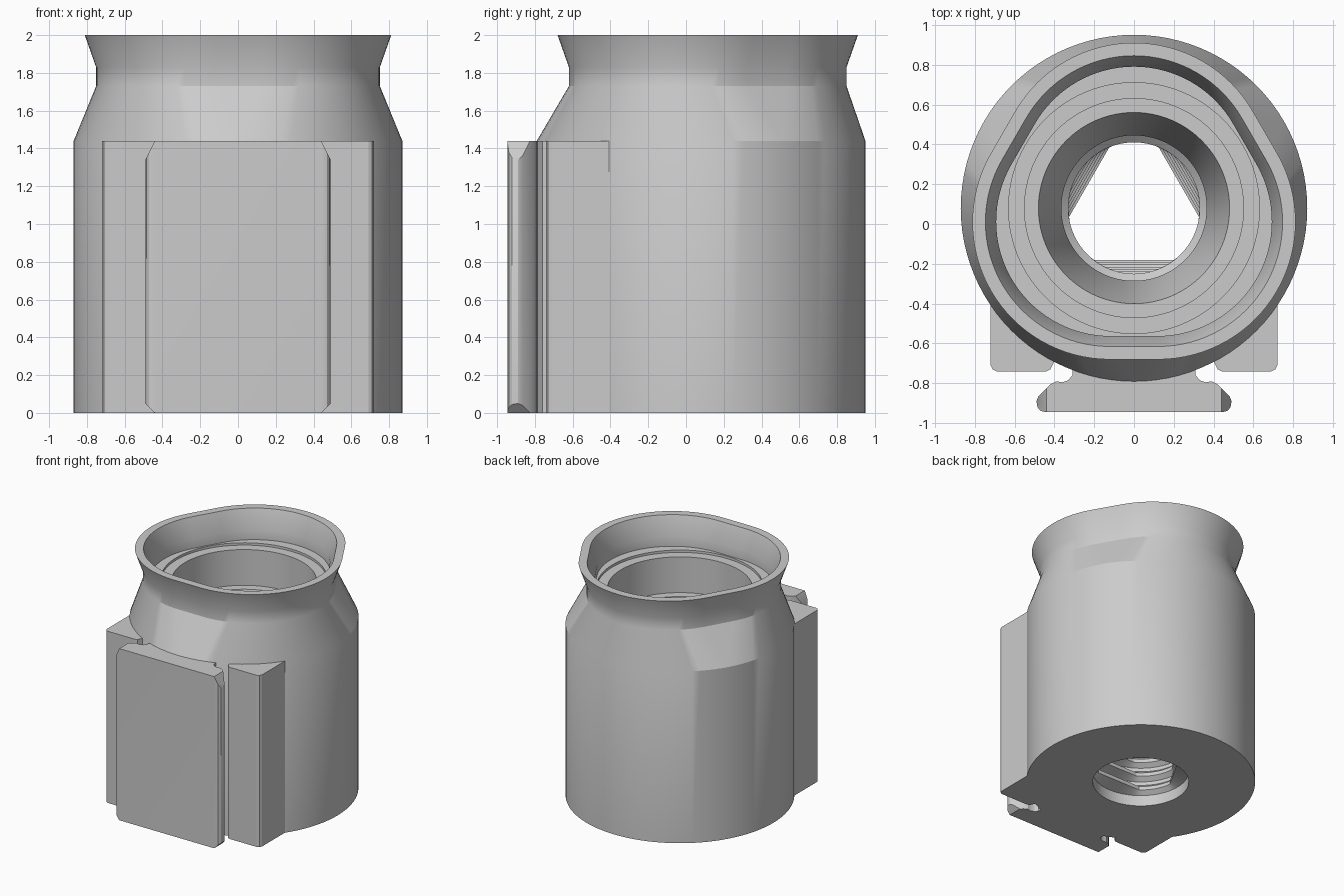
import bpy, bmesh, math
from mathutils import Vector

if "Cube" in bpy.data.objects:
    bpy.data.objects.remove(bpy.data.objects["Cube"])

AXIS_Y = 0.08      # centre line of the round body
SHOULDER = 1.44    # height of the straight body
STEPS = 32         # segments per third of a ring

grey = bpy.data.materials.new("plain_grey")
grey.use_nodes = True
colour = (0.6, 0.6, 0.6, 1)
grey.diffuse_color = colour
grey.node_tree.nodes["Principled BSDF"].inputs["Base Color"].default_value = colour


def direction(degrees):
    a = math.radians(degrees)
    return Vector((math.cos(a), math.sin(a), 0))


def finish(bm, name, smooth_angle):
    bmesh.ops.remove_doubles(bm, verts=bm.verts, dist=0.0001)
    bmesh.ops.recalc_face_normals(bm, faces=bm.faces)
    mesh = bpy.data.meshes.new(name)
    bm.to_mesh(mesh)
    bm.free()
    mesh.materials.append(grey)
    obj = bpy.data.objects.new(name, mesh)
    bpy.context.collection.objects.link(obj)
    bpy.ops.object.select_all(action='DESELECT')
    obj.select_set(True)
    bpy.context.view_layer.objects.active = obj
    bpy.ops.object.shade_smooth_by_angle(angle=math.radians(smooth_angle))
    return obj


def ring(bm, z, radius, spread=0, clip=9):
    """Circle, or three-lobed ring when spread > 0; clip cuts three flats."""
    verts = []
    for corner in (90, 210, 330):
        for i in range(STEPS + 1):
            angle = corner - 60 + 120 * i / STEPS
            p = direction(angle) * radius + direction(corner) * spread
            for flat in (30, 150, 270):
                n = direction(flat)
                p -= n * max(0, p.dot(n) - clip)
            verts.append(bm.verts.new((p.x, p.y + AXIS_Y, z)))
    return verts


def prism(bm, outline, z0, z1):
    base = bm.faces.new([bm.verts.new((x, y, z0)) for x, y in outline])
    top = bmesh.ops.extrude_face_region(bm, geom=[base])["geom"]
    bmesh.ops.translate(bm, vec=(0, 0, z1 - z0),
                        verts=[v for v in top if isinstance(v, bmesh.types.BMVert)])


# Body: outer wall, pinched neck, flared lip, stepped seat and funnel
profile = [
    (0, 0.87), (SHOULDER, 0.87),
    (1.73, 0.63, 0.14), (1.83, 0.63, 0.14), (2, 0.69, 0.14),
    (2, 0.625, 0.14), (1.84, 0.575, 0.135), (1.76, 0.575, 0.135),
    (1.76, 0.63), (1.74, 0.63), (1.74, 0.55),
    (SHOULDER, 0.55), (SHOULDER, 0.48), (0.95, 0.365),
]
# Threaded bore: ridges trimmed by three flats that close in downwards
ridges, pitch = 7, 0.12
for k in range(ridges):
    z = 0.9 - k * pitch
    clip = 0.33 - 0.07 * k / (ridges - 1)
    profile += [(z, 0.365), (z - 0.03, 0.33, 0, clip),
                (z - 0.06, 0.33, 0, clip), (z - 0.09, 0.365)]
profile.append((0, 0.365))

bm = bmesh.new()
rings = [ring(bm, *p) for p in profile]
for a, b in zip(rings, rings[1:] + rings[:1]):
    for i in range(len(a)):
        j = (i + 1) % len(a)
        bm.faces.new((a[i], a[j], b[j], b[i]))
bmesh.ops.dissolve_degenerate(bm, dist=0.0001, edges=bm.edges)
finish(bm, "body", 25)

# Side blocks flanking the front rail
block = [(0.40, -0.45), (0.72, -0.38), (0.72, -0.71), (0.71, -0.73), (0.69, -0.74),
         (0.44, -0.74), (0.42, -0.73), (0.40, -0.69)]
for side, name in ((1, "left_block"), (-1, "right_block")):
    bm = bmesh.new()
    prism(bm, [(side * x, y) for x, y in block], 0, SHOULDER)
    finish(bm, name, 25)

# Front rail: narrow stem opening into a wide plate with trimmed corners
half = [(0.31, -0.55), (0.31, -0.76), (0.33, -0.785), (0.36, -0.795), (0.39, -0.79),
        (0.42, -0.805), (0.48, -0.865), (0.49, -0.89), (0.485, -0.92),
        (0.47, -0.938), (0.445, -0.945)]
bm = bmesh.new()
prism(bm, half + [(-x, y) for x, y in reversed(half)], 0, SHOULDER)
for side in (1, -1):
    for z, rise, normal in ((1.34, 0.10, (0.10, 0.05)), (0.05, -0.05, (0.05, -0.05))):
        cut = bmesh.ops.bisect_plane(
            bm, geom=bm.verts[:] + bm.edges[:] + bm.faces[:], dist=0.0001,
            plane_co=(side * 0.49, 0, z), plane_no=(side * normal[0], 0, normal[1]),
            clear_outer=True)
        edges = [e for e in cut["geom_cut"] if isinstance(e, bmesh.types.BMEdge)]
        bmesh.ops.holes_fill(bm, edges=edges)
finish(bm, "front_rail", 30)
